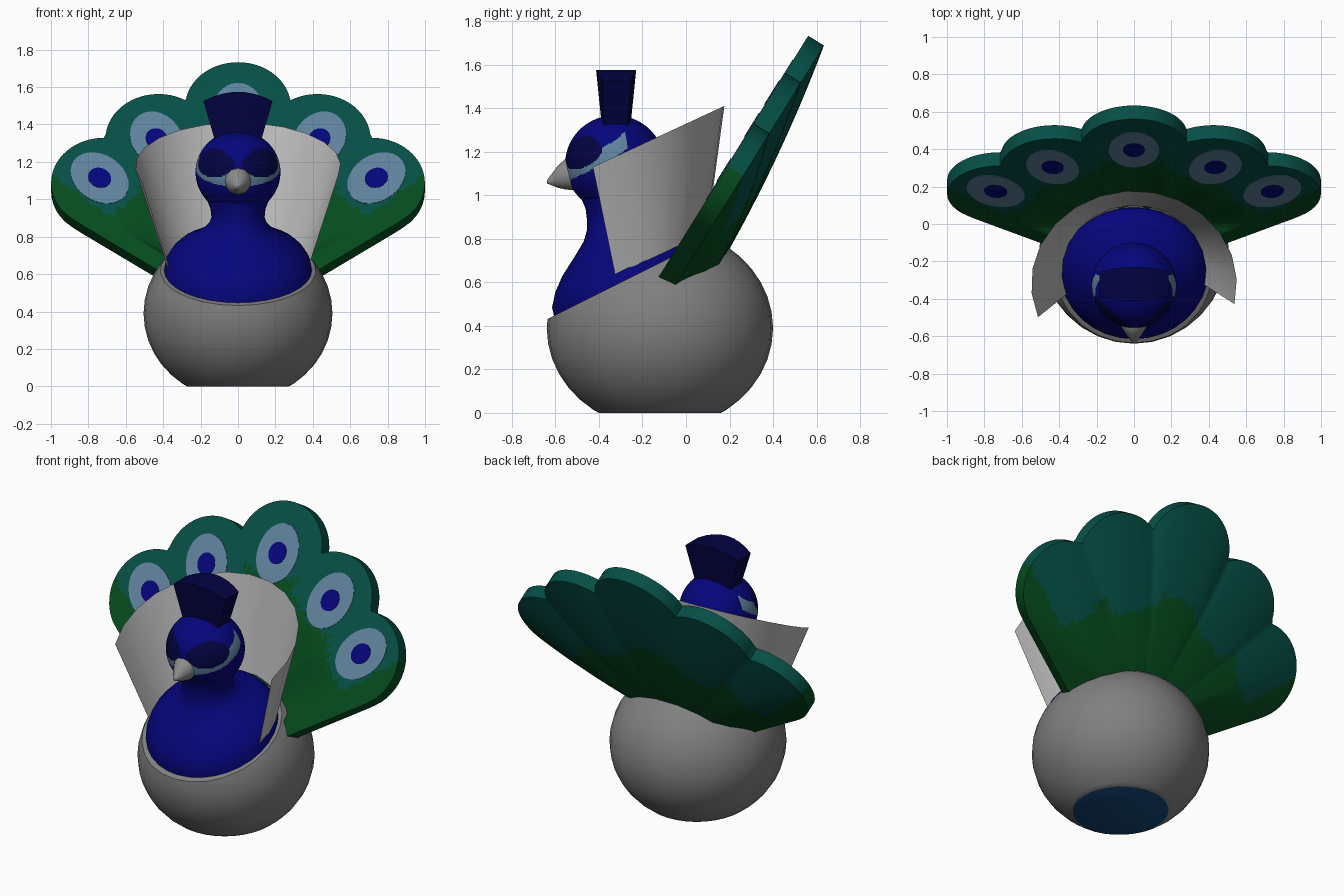
import bpy, bmesh, math
from mathutils import Vector

if "Cube" in bpy.data.objects:
    bpy.data.objects.remove(bpy.data.objects["Cube"])

def mat(name, r, g, b):
    m = bpy.data.materials.new(name)
    m.diffuse_color = (r, g, b, 1)
    m.use_nodes = True
    m.node_tree.nodes["Principled BSDF"].inputs["Base Color"].default_value = m.diffuse_color
    return m

GREY = mat("body grey", .215, .215, .22)
WHITE = mat("collar white", .52, .52, .52)
BLUE = mat("royal blue", .0015, .0015, .2)
NAVY = mat("navy", .0008, .0008, .055)
TEAL = mat("teal", .0015, .078, .06)
GREEN = mat("green", .0015, .07, .012)
PALE = mat("pale blue", .115, .225, .34)
BEAK = mat("beak grey", .26, .26, .26)
BASE = mat("base blue", .006, .06, .18)

def finish(name, bm, mats, rule=None, angle=35, closed=True):
    """Turn a bmesh into an object; rule(face) gives its material index."""
    if closed:
        bmesh.ops.recalc_face_normals(bm, faces=bm.faces)
    bm.normal_update()
    if rule:
        for f in bm.faces:
            f.material_index = rule(f)
    me = bpy.data.meshes.new(name)
    bm.to_mesh(me)
    bm.free()
    for m in mats:
        me.materials.append(m)
    ob = bpy.data.objects.new(name, me)
    bpy.context.collection.objects.link(ob)
    bpy.ops.object.select_all(action='DESELECT')
    ob.select_set(True)
    bpy.context.view_layer.objects.active = ob
    bpy.ops.object.shade_smooth_by_angle(angle=math.radians(angle))
    return ob

def loft(name, rings, m, n=32, angle=35):
    """Skin ellipses given as (y, z, x radius, second radius, tilt in degrees)."""
    bm = bmesh.new()
    loops = []
    for y, z, rx, r2, t in rings:
        c, s = math.cos(math.radians(t)), math.sin(math.radians(t))
        loops.append([bm.verts.new((rx * math.cos(a), y + r2 * c * math.sin(a), z + r2 * s * math.sin(a)))
                      for a in (2 * math.pi * i / n for i in range(n))])
    for p, q in zip(loops, loops[1:]):
        for i in range(n):
            j = (i + 1) % n
            bm.faces.new((p[i], p[j], q[j], q[i]))
    bm.faces.new(loops[0])
    bm.faces.new(loops[-1])
    return finish(name, bm, [m], angle=angle)

def ellipsoid(u, v, centre, radii):
    bm = bmesh.new()
    bmesh.ops.create_uvsphere(bm, u_segments=u, v_segments=v, radius=1)
    for w in bm.verts:
        w.co = Vector([c + r * k for c, r, k in zip(centre, radii, w.co)])
    return bm

# Round body, cut flat below and cut open at a slant in front
bm = ellipsoid(32, 20, (0, -.12, .39), (.505, .52, .465))
for co, no in (((0, 0, 0), (0, 0, -1)), ((0, 0, .75), (0, -.447, .894))):
    res = bmesh.ops.bisect_plane(bm, geom=bm.verts[:] + bm.edges[:] + bm.faces[:],
                                 plane_co=co, plane_no=no, clear_outer=True)
    edges = [e for e in res["geom_cut"] if isinstance(e, bmesh.types.BMEdge)]
    bmesh.ops.edgenet_fill(bm, edges=edges)
finish("body", bm, [GREY, BASE], lambda f: 1 if f.normal.z < -.99 and f.calc_center_median().z < .01 else 0)

# Breast and neck rising out of the opening
loft("breast_and_neck", [
    (-.255, .60, .398, .388, 26.6), (-.265, .655, .39, .39, 26), (-.275, .705, .362, .36, 25),
    (-.283, .75, .32, .31, 23), (-.293, .795, .25, .235, 20), (-.298, .835, .19, .18, 16),
    (-.302, .87, .155, .157, 12), (-.306, .905, .142, .15, 8), (-.31, .95, .147, .152, 4),
    (-.32, 1.01, .172, .172, 0), (-.322, 1.08, .198, .195, 0)], BLUE, angle=60)

# Head with dark eye lenses and a pale stripe sweeping back below them
HY, HZ = -.327, 1.145
def face_paint(f):
    c = f.calc_center_median()
    az = math.atan2(abs(c.x), HY - c.y)
    if .08 < az < 1.3:
        half = .078 * math.sqrt(math.sin(math.pi * (az - .08) / 1.22))
        if abs(c.z - 1.182 - .02 * az) < half:
            return 1
    low = 1.066 + .044 * az * az
    return 2 if .2 < az < 1.85 and low < c.z < low + .078 else 0

finish("head", ellipsoid(160, 110, (0, HY, HZ), (.227, .228, .222)), [BLUE, NAVY, PALE], face_paint)

# Beak
loft("beak", [(-.49, 1.10, .078, .078, 90), (-.55, 1.098, .068, .072, 90),
              (-.59, 1.085, .043, .05, 90), (-.638, 1.062, .006, .008, 90)], BEAK, 12)

# Flared crest on top of the head
bm = bmesh.new()
for i in range(9):
    s = i / 4 - 1
    for side in (-1, 1):
        bm.verts.new((.125 * s, HY + .006 + side * (.066 - .012 * s * s), 1.32))
        bm.verts.new((.185 * s, HY + .006 + side * (.092 - .028 * s * s), 1.575 - .05 * s * s))
bmesh.ops.convex_hull(bm, input=bm.verts)
finish("crest", bm, [NAVY])

# Open flared collar, a thin sheet around the back of the neck
bm = bmesh.new()
rows = []
for y, z, r in ((-.25, .668, .385), (-.32, 1.18, .55)):
    row = []
    for i in range(15):
        a = math.radians(-12.5 + 213.5 * i / 14)
        row.append(bm.verts.new((r * math.cos(a), y + r * .905 * math.sin(a), z + r * .42 * math.sin(a))))
    rows.append(row)
for i in range(14):
    bm.faces.new((rows[0][i], rows[0][i + 1], rows[1][i + 1], rows[1][i]))
finish("collar", bm, [WHITE], closed=False)

# Tail fan: five round feather tips laid out on a leaning plane (u across, v up the slope)
PETALS = [(0, .99), (.425, .79), (.715, .515), (-.425, .79), (-.715, .515)]
PR, V0 = .284, -.04

def place(u, v, depth=0):
    return Vector((u, -.11 + .527 * v + .85 * depth, .65 + .85 * v - .527 * depth))

def fan_radius(t):
    c, s = abs(math.cos(t)), math.sin(t)
    best = .241 / (.574 * c - .82 * s) if t < .34 or t > math.pi - .34 else 0
    for pu, pv in PETALS:
        along = pu * math.cos(t) + (pv - V0) * s
        off2 = pu * pu + (pv - V0) ** 2 - along * along
        if off2 < PR * PR and along > 0:
            best = max(best, along + math.sqrt(PR * PR - off2))
    return best

def fan_paint(f):
    c = f.calc_center_median()
    back = f.normal.y > .1 and f.normal.z < 0
    u, v = c.x, (c.y + .11) * .527 + (c.z - .65) * .85
    if abs(u) > .6 and v < .56 - .9 * (.98 - abs(u)):
        return 1
    pu, pv = min(PETALS, key=lambda p: (p[0] - u) ** 2 + (p[1] - v) ** 2)
    d = Vector((pu, pv + .1)).normalized()
    a = (u - pu) * d.x + (v - pv) * d.y
    b = (u - pu) * d.y - (v - pv) * d.x
    return 1 if a < (-.29 if back and abs(pu) < .6 else -.17) + b * b else 0

N, M = 160, 26
bm = bmesh.new()
apex = [bm.verts.new(place(0, V0, .15)), bm.verts.new(place(0, V0, .215))]
grid = [[], []]
for i in range(N + 1):
    t = math.pi * i / N
    R = fan_radius(t)
    bulge = .13 * min(1, .25 + 1.3 * math.sin(t))
    for side in (0, 1):
        col = [apex[side]]
        for j in range(1, M + 1):
            f = j / M
            depth = .085 + bulge * (1 - f * f) if side else .25 * max(0, .6 - f)
            col.append(bm.verts.new(place(R * f * math.cos(t), V0 + R * f * math.sin(t), depth)))
        grid[side].append(col)
for g in grid:
    for p, q in zip(g, g[1:]):
        bm.faces.new((p[0], p[1], q[1]))
        for j in range(1, M):
            bm.faces.new((p[j], p[j + 1], q[j + 1], q[j]))
for i in range(N):
    bm.faces.new((grid[0][i][M], grid[0][i + 1][M], grid[1][i + 1][M], grid[1][i][M]))
for i in (0, N):
    for j in range(M):
        if j:
            bm.faces.new((grid[0][i][j], grid[0][i][j + 1], grid[1][i][j + 1], grid[1][i][j]))
        else:
            bm.faces.new((apex[0], grid[0][i][1], grid[1][i][1], apex[1]))
finish("tail_fan", bm, [TEAL, GREEN], fan_paint)

# Feather eyes: thin pale ovals with blue centres on the front of the fan
def oval(name, pu, pv, across, along, lift, m):
    bm = bmesh.new()
    d = Vector((pu, pv + .3)).normalized()
    loops = []
    for depth in (-lift, .004):
        loops.append([bm.verts.new(place(pu + along * math.cos(a) * d.x + across * math.sin(a) * d.y,
                                         pv + along * math.cos(a) * d.y - across * math.sin(a) * d.x, depth))
                      for a in (2 * math.pi * i / 28 for i in range(28))])
    for i in range(28):
        j = (i + 1) % 28
        bm.faces.new((loops[0][i], loops[0][j], loops[1][j], loops[1][i]))
    for lp in loops:
        bm.faces.new(lp)
    finish(name, bm, [m])

EYES = [(0, .965), (.435, .79), (.74, .545), (-.435, .79), (-.74, .545)]
for k, (pu, pv) in enumerate(EYES):
    oval(f"feather_ring_{k + 1}", pu, pv, .136, .178, .003, PALE)
    oval(f"feather_spot_{k + 1}", pu, pv, .058, .066, .006, BLUE)
